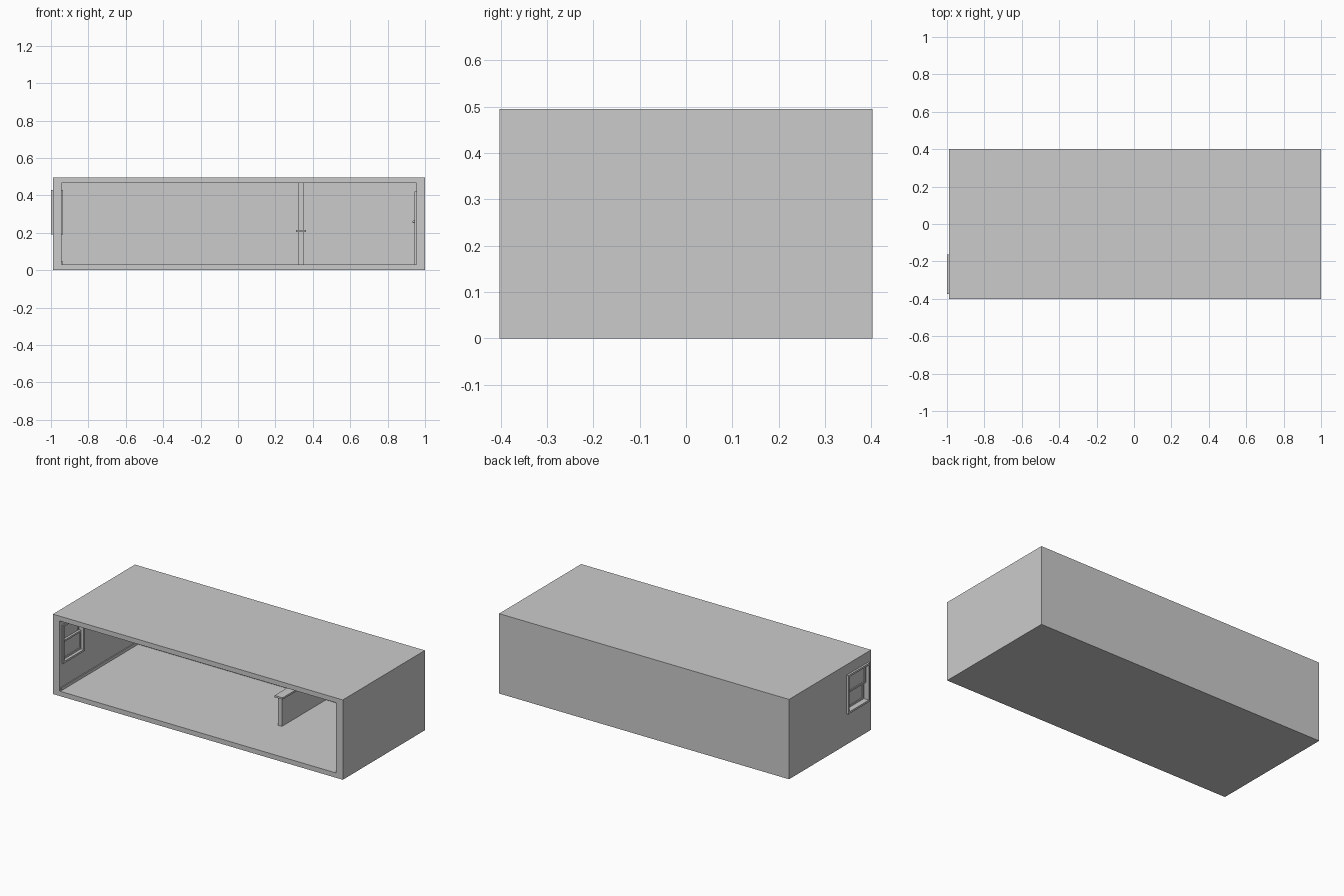
import bpy, bmesh, math
from mathutils import Matrix, Vector

if "Cube" in bpy.data.objects:
    bpy.data.objects.remove(bpy.data.objects["Cube"])


def box(name, x, y, z):
    """Box from (min, max) ranges on each axis."""
    bm = bmesh.new()
    bmesh.ops.create_cube(bm, size=1)
    for v in bm.verts:
        v.co = Vector([(r[0] + r[1]) / 2 + c * (r[1] - r[0])
                       for c, r in zip(v.co, (x, y, z))])
    me = bpy.data.meshes.new(name)
    bm.to_mesh(me)
    bm.free()
    ob = bpy.data.objects.new(name, me)
    bpy.context.collection.objects.link(ob)
    return ob


def cut(ob, cutter):
    cutter.hide_render = True
    m = ob.modifiers.new("cut", 'BOOLEAN')
    m.operation = 'DIFFERENCE'
    m.solver = 'EXACT'
    m.object = cutter
    bpy.context.view_layer.objects.active = ob
    bpy.ops.object.modifier_apply(modifier=m.name)
    bpy.data.objects.remove(cutter)


def frame(name, x, y, z, w):
    """Rectangular frame in the YZ plane with border width w."""
    ob = box(name, x, y, z)
    cut(ob, box("frame_cutter", (x[0] - 1, x[1] + 1),
                (y[0] + w, y[1] - w), (z[0] + w, z[1] - w)))
    return ob


# Room shell, open at the front, with a window hole in the left wall
shell = box("room_shell", (-0.988, 1.0), (-0.402, 0.402), (0, 0.495))
cut(shell, box("room_cutter", (-0.943, 0.955), (-0.6, 0.36), (0.03, 0.465)))
WY, WZ = (-0.375, -0.162), (0.19, 0.43)
cut(shell, box("window_cutter", (-1.1, -0.9),
               (WY[0] + 0.005, WY[1] - 0.005), (WZ[0] + 0.005, WZ[1] - 0.005)))

# Sash window: outer frame, two sliding sashes with glass
frame("window_frame", (-1.0, -0.936), WY, WZ, 0.012)
sy = (WY[0] + 0.012, WY[1] - 0.012)
for name, x, z in (("upper_sash", -0.973, (0.305, 0.418)),
                   ("lower_sash", -0.960, (0.202, 0.318))):
    frame(name, (x - 0.006, x + 0.006), sy, z, 0.01)
    box(name + "_glass", (x - 0.001, x + 0.001),
        (sy[0] + 0.01, sy[1] - 0.01), (z[0] + 0.01, z[1] - 0.01))

# Skirting on the left wall
box("left_skirting", (-0.943, -0.937), (-0.39, 0.36), (0.03, 0.048))

# Partition: half wall with cap, then full-height wall to the back
box("half_wall", (0.322, 0.35), (-0.07, 0.14), (0.03, 0.205))
box("half_wall_cap", (0.309, 0.364), (-0.083, 0.14), (0.205, 0.216))
box("full_wall", (0.322, 0.35), (0.14, 0.36), (0.03, 0.465))

# Door on the inside of the right wall
DY = (-0.18, 0.02)
box("door_panel", (0.949, 0.955), (DY[0] + 0.018, DY[1] - 0.018), (0.03, 0.402))
for name, y in (("door_jamb_front", (DY[0], DY[0] + 0.018)),
                ("door_jamb_back", (DY[1] - 0.018, DY[1]))):
    box(name, (0.945, 0.955), y, (0.03, 0.402))
box("door_head", (0.945, 0.955), DY, (0.402, 0.42))

# Door knob
bm = bmesh.new()
bmesh.ops.create_uvsphere(bm, u_segments=12, v_segments=8, radius=0.008,
                          matrix=Matrix.Translation((0.941, DY[0] + 0.035, 0.26)))
me = bpy.data.meshes.new("door_knob")
bm.to_mesh(me)
bm.free()
for p in me.polygons:
    p.use_smooth = True
bpy.context.collection.objects.link(bpy.data.objects.new("door_knob", me))
